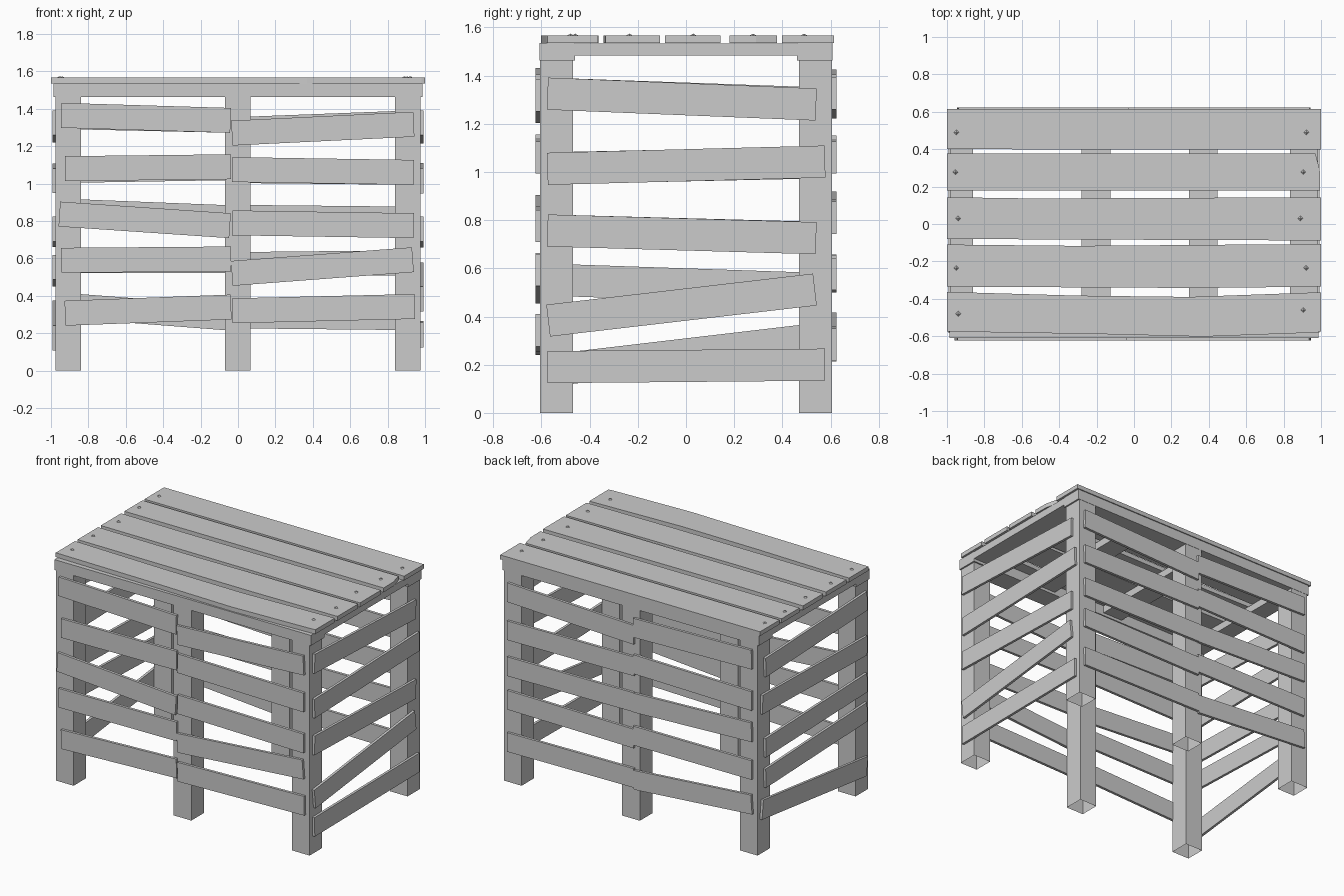
import bpy, bmesh, math
from mathutils import Vector


def make(name, bm):
    bmesh.ops.recalc_face_normals(bm, faces=bm.faces)
    me = bpy.data.meshes.new(name)
    bm.to_mesh(me)
    bm.free()
    ob = bpy.data.objects.new(name, me)
    bpy.context.collection.objects.link(ob)
    return ob


def prism(name, pts, offset):
    """Extrude a flat outline along an offset vector."""
    bm = bmesh.new()
    f = bm.faces.new([bm.verts.new(p) for p in pts])
    r = bmesh.ops.extrude_face_region(bm, geom=[f], use_keep_orig=True)
    bmesh.ops.translate(bm, vec=offset,
                        verts=[v for v in r["geom"] if isinstance(v, bmesh.types.BMVert)])
    return make(name, bm)


def box(name, x0, x1, y0, y1, z0, z1):
    return prism(name, [(x0, y0, z0), (x1, y0, z0), (x1, y1, z0), (x0, y1, z0)],
                 (0, 0, z1 - z0))


def slat(name, axis, depth, thick, a0, z0, a1, z1, h=0.133):
    """Tilted board between two centre-line ends, on an x-running or y-running wall."""
    d = Vector((a1 - a0, z1 - z0)).normalized()
    n = Vector((-d.y, d.x)) * h / 2
    p, q = Vector((a0, z0)), Vector((a1, z1))
    corners = [p - n, q - n, q + n, p + n]
    if axis == "x":
        return prism(name, [(c.x, depth, c.y) for c in corners], (0, thick, 0))
    return prism(name, [(depth, c.x, c.y) for c in corners], (thick, 0, 0))


# Six square legs, open at the foot
for row, y0, y1 in (("front", -0.607, -0.47), ("back", 0.47, 0.607)):
    for side, x in (("left", -0.908), ("middle", -0.002), ("right", 0.908)):
        leg = box(f"{row}_{side}_leg", x - 0.068, x + 0.068, y0, y1, 0, 1.5)
        bm = bmesh.new()
        bm.from_mesh(leg.data)
        low = [f for f in bm.faces if f.calc_center_median().z < 0.01]
        bmesh.ops.delete(bm, geom=low, context="FACES_ONLY")
        bm.to_mesh(leg.data)
        bm.free()

# Top frame: long rails and cross beams
box("front_rail", -0.987, 0.987, -0.609, -0.46, 1.463, 1.535)
box("back_rail", -0.987, 0.987, 0.46, 0.609, 1.463, 1.535)
for i, (x0, x1) in enumerate(((-0.985, -0.86), (-0.28, -0.125), (0.293, 0.447), (0.835, 0.985))):
    box(f"cross_beam_{i + 1}", x0, x1, -0.605, 0.605, 1.483, 1.534)

# Worn top planks
planks = [
    [(-1, -0.575), (-0.2, -0.588), (0.37, -0.602), (0.98, -0.58), (1, -0.575),
     (1, -0.365), (0.8, -0.372), (0.3, -0.39), (-0.3, -0.383), (-1, -0.363)],
    [(-1, -0.335), (0.35, -0.342), (1, -0.335), (1, -0.107), (-0.3, -0.117), (-1, -0.11)],
    [(-1, -0.08), (1, -0.088), (1, 0.143), (-0.5, 0.136), (-1, 0.143)],
    [(-1, 0.18), (0.995, 0.18), (0.993, 0.29), (0.97, 0.378), (-1, 0.378)],
    [(-1, 0.4), (1, 0.398), (1, 0.615), (-1, 0.615)],
]
for i, outline in enumerate(planks):
    prism(f"top_plank_{i + 1}", [(x, y, 1.536) for x, y in outline], (0, 0, 0.03))

# Nail heads as tiny pyramids
nails = [(-0.94, -0.48), (0.905, -0.46), (-0.95, -0.235), (0.92, -0.235), (-0.94, 0.03),
         (0.89, 0.03), (-0.955, 0.278), (0.905, 0.278), (-0.95, 0.49), (0.922, 0.49)]
for i, (x, y) in enumerate(nails):
    bm = bmesh.new()
    bmesh.ops.create_cone(bm, segments=4, radius1=0.014, radius2=0, depth=0.008)
    bmesh.ops.translate(bm, verts=bm.verts, vec=(x, y, 1.57))
    make(f"nail_{i + 1}", bm)

# Crooked slats: (start, z, end, z) of each centre line
front = [(-0.945, 1.365, -0.04, 1.338), (-0.925, 1.08, -0.037, 1.09), (-0.955, 0.837, -0.043, 0.775),
         (-0.945, 0.59, -0.037, 0.597), (-0.925, 0.307, -0.037, 0.34),
         (-0.033, 1.27, 0.94, 1.317), (-0.03, 1.075, 0.94, 1.06), (-0.03, 0.79, 0.94, 0.775),
         (-0.033, 0.52, 0.935, 0.593), (-0.03, 0.32, 0.945, 0.343)]
back = [(-0.94, 1.358, -0.03, 1.338), (-0.94, 1.07, -0.03, 1.085), (-0.94, 0.853, -0.03, 0.817),
        (-0.94, 0.59, -0.03, 0.588), (-0.94, 0.35, -0.03, 0.28),
        (-0.035, 1.288, 0.94, 1.325), (-0.035, 1.07, 0.94, 1.06), (-0.035, 0.82, 0.94, 0.81),
        (-0.035, 0.567, 0.94, 0.577), (-0.035, 0.293, 0.94, 0.283)]
right = [(-0.575, 1.325, 0.54, 1.28), (-0.575, 1.013, 0.577, 1.043), (-0.575, 0.757, 0.54, 0.725),
         (-0.572, 0.383, 0.535, 0.512), (-0.575, 0.19, 0.577, 0.2)]
left = [(-0.575, 1.325, 0.54, 1.285), (-0.575, 1.015, 0.575, 1.04), (-0.575, 0.757, 0.54, 0.727),
        (-0.575, 0.553, 0.54, 0.515), (-0.575, 0.175, 0.575, 0.31)]
for name, axis, depth, thick, data in (("front", "x", -0.605, -0.019, front),
                                       ("back", "x", 0.605, 0.019, back),
                                       ("right", "y", 0.975, 0.018, right),
                                       ("left", "y", -0.975, -0.018, left)):
    for i, s in enumerate(data):
        slat(f"{name}_slat_{i + 1}", axis, depth, thick, *s)
